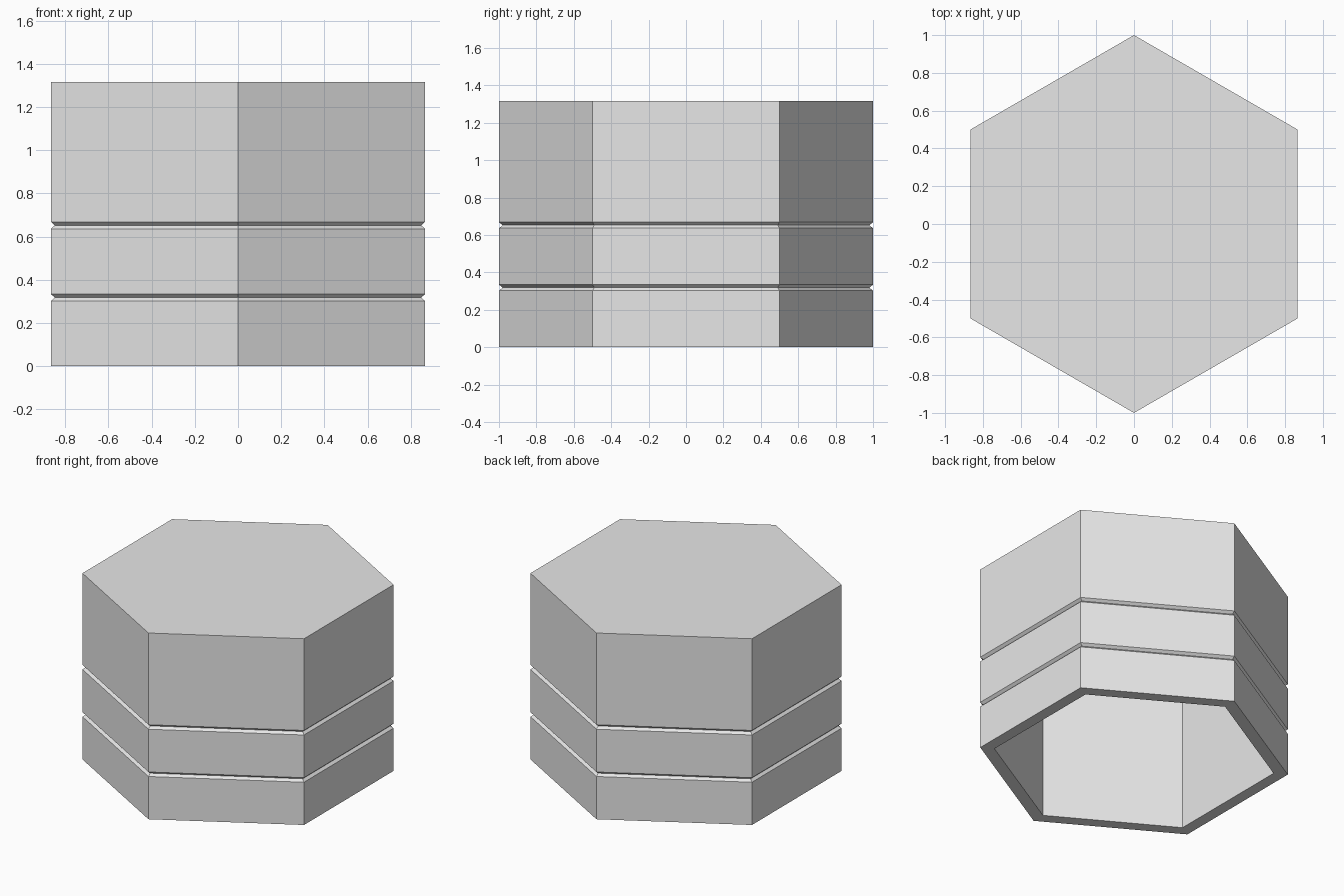
import bpy, bmesh
from math import cos, sin, pi

if "Cube" in bpy.data.objects:
    bpy.data.objects.remove(bpy.data.objects["Cube"])

SIDES = 6
HEIGHT = 1.316
INNER_RADIUS = 0.908
INNER_TOP = 1.235
GROOVE_DEPTH = 0.02
GROOVE_HALF = 0.016
GROOVES = (0.318, 0.652)

# Plain grey material
grey = bpy.data.materials.new("plain_grey")
grey.use_nodes = True
colour = (0.8, 0.8, 0.8, 1)
grey.diffuse_color = colour
grey.node_tree.nodes["Principled BSDF"].inputs["Base Color"].default_value = colour

# Wall profile (radius, height): inner ceiling, rim, outer wall with V grooves, top
profile = [(INNER_RADIUS, INNER_TOP), (INNER_RADIUS, 0), (1, 0)]
for z in GROOVES:
    profile += [(1, z - GROOVE_HALF), (1 - GROOVE_DEPTH, z), (1, z + GROOVE_HALF)]
profile.append((1, HEIGHT))

# Hollow hexagonal cap, with corners on the front and back
bm = bmesh.new()
angles = [pi / 2 + 2 * pi * i / SIDES for i in range(SIDES)]
rings = [[bm.verts.new((r * cos(a), r * sin(a), z)) for a in angles] for r, z in profile]
for low, high in zip(rings, rings[1:]):
    for i in range(SIDES):
        j = (i + 1) % SIDES
        bm.faces.new((low[i], low[j], high[j], high[i]))
bm.faces.new(rings[0])
bm.faces.new(rings[-1])
bmesh.ops.recalc_face_normals(bm, faces=bm.faces)

mesh = bpy.data.meshes.new("hexagonal_cap")
bm.to_mesh(mesh)
bm.free()
mesh.materials.append(grey)
cap = bpy.data.objects.new("hexagonal_cap", mesh)
bpy.context.collection.objects.link(cap)
